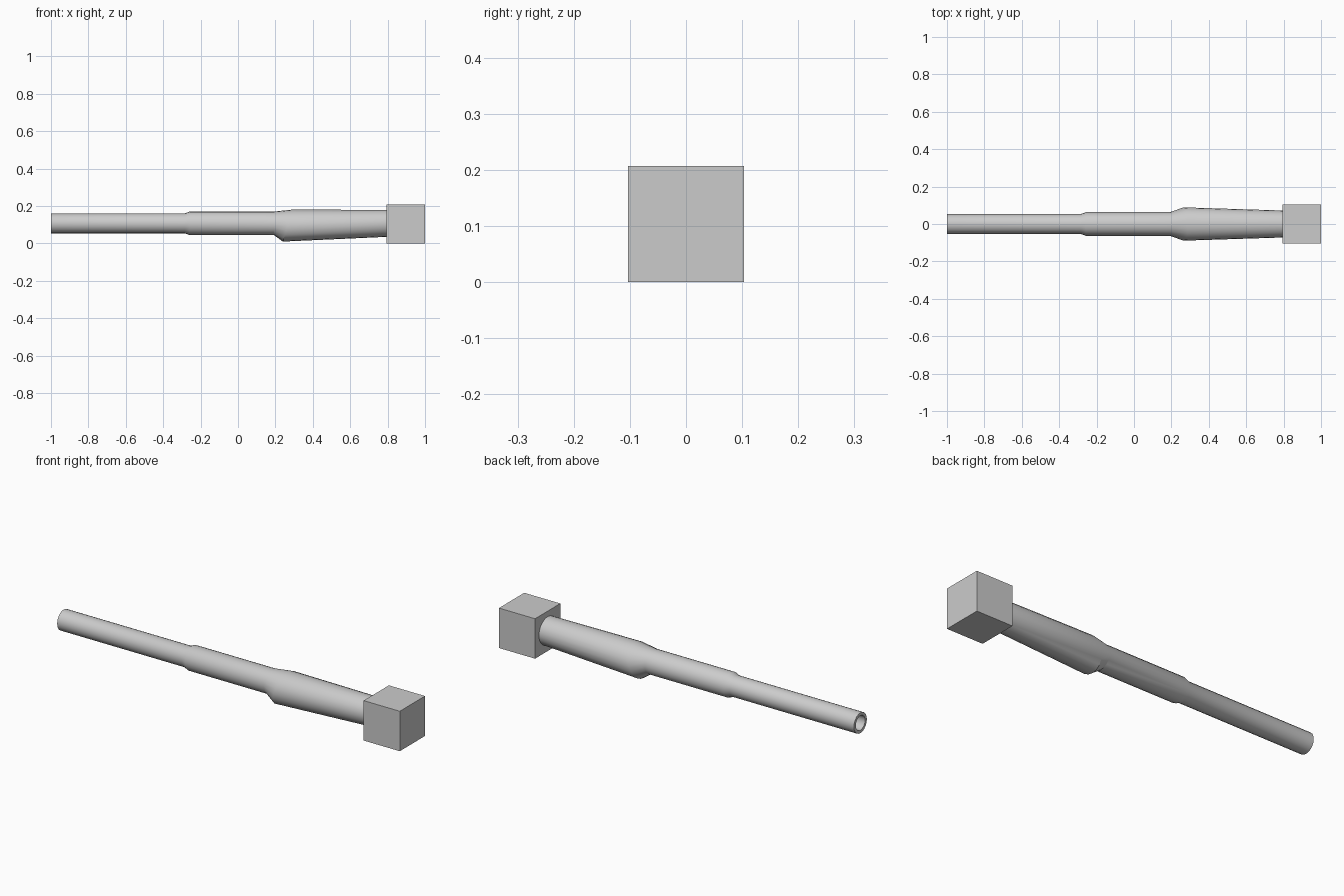
import bpy, bmesh, math

if "Cube" in bpy.data.objects:
    bpy.data.objects.remove(bpy.data.objects["Cube"])

SIDES = 20
AXIS_Z = 0.107

# Barrel rings: x, centre z, radius, tilt (ends inside the muzzle bore)
RINGS = [
    (0.80, AXIS_Z, 0.072, 0.0),
    (0.265, 0.095, 0.089, 0.285),
    (0.192, AXIS_Z, 0.063, 0.0),
    (-0.258, AXIS_Z, 0.063, 0.0),
    (-0.285, AXIS_Z, 0.053, 0.0),
    (-1.0, AXIS_Z, 0.053, 0.0),
    (-1.0, AXIS_Z, 0.038, 0.0),
    (-0.92, AXIS_Z, 0.038, 0.0),
]


def finish(bm, name):
    bmesh.ops.recalc_face_normals(bm, faces=bm.faces)
    mesh = bpy.data.meshes.new(name)
    bm.to_mesh(mesh)
    bm.free()
    obj = bpy.data.objects.new(name, mesh)
    bpy.context.collection.objects.link(obj)
    return obj


def add_ring(bm, x, z, r, tilt):
    ring = []
    for i in range(SIDES):
        a = 2 * math.pi * i / SIDES
        up = r * math.sin(a)
        ring.append(bm.verts.new((x + up * math.sin(tilt), r * math.cos(a),
                                  z + up * math.cos(tilt))))
    return ring


# Stepped barrel with a leaning collar and recessed muzzle
bm = bmesh.new()
rings = [add_ring(bm, *r) for r in RINGS]
for a, b in zip(rings, rings[1:]):
    for i in range(SIDES):
        j = (i + 1) % SIDES
        bm.faces.new((a[i], a[j], b[j], b[i]))
bm.faces.new(rings[0])
bm.faces.new(rings[-1])
barrel = finish(bm, "barrel")
bpy.context.view_layer.objects.active = barrel
barrel.select_set(True)
bpy.ops.object.shade_smooth_by_angle(angle=math.radians(30))

# Square breech block
bm = bmesh.new()
bmesh.ops.create_cube(bm, size=0.207)
block = finish(bm, "breech_block")
block.location = (1 - 0.1035, 0, 0.1035)
